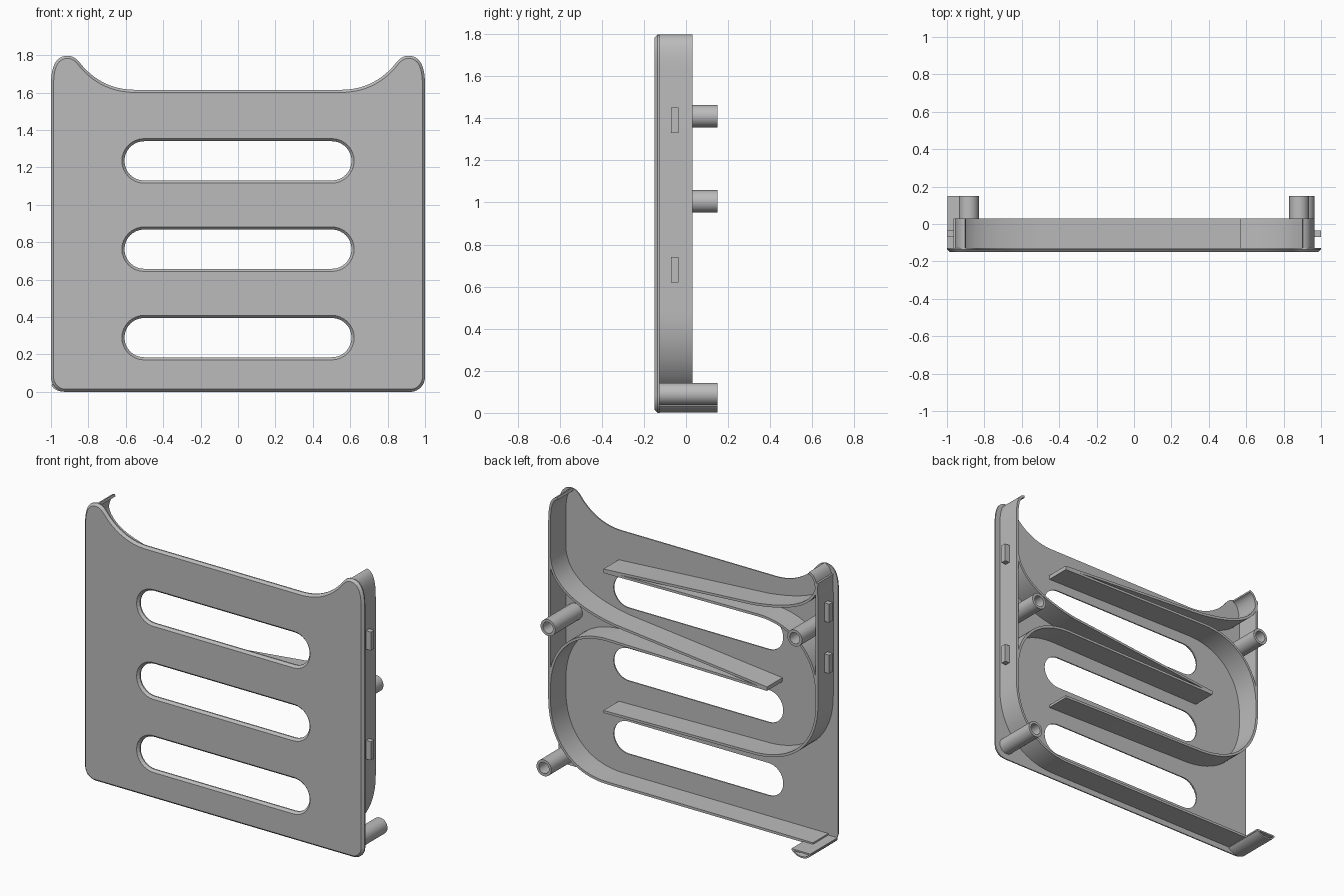
import bpy, bmesh, math
from mathutils import Vector
from mathutils.geometry import interpolate_bezier

cube = bpy.data.objects.get("Cube")
if cube:
    bpy.data.objects.remove(cube)

grey = bpy.data.materials.new("light grey plastic")
grey.use_nodes = True
COLOR = (0.5, 0.5, 0.5, 1)
grey.diffuse_color = COLOR
grey.node_tree.nodes["Principled BSDF"].inputs["Base Color"].default_value = COLOR

BACK, RIB_TOP, POST_TOP = -0.127, 0.03, 0.15
SIDE = 0.957


def finish(name, bm, smooth=True):
    bmesh.ops.recalc_face_normals(bm, faces=bm.faces)
    mesh = bpy.data.meshes.new(name)
    bm.to_mesh(mesh)
    bm.free()
    mesh.materials.append(grey)
    obj = bpy.data.objects.new(name, mesh)
    bpy.context.collection.objects.link(obj)
    if smooth:
        bpy.ops.object.select_all(action='DESELECT')
        obj.select_set(True)
        bpy.context.view_layer.objects.active = obj
        bpy.ops.object.shade_smooth_by_angle(angle=math.radians(30))
    return obj


def bend(a, h1, h2, b, n=14):
    """Bezier points in the x-z plane."""
    return [(p.x, p.y) for p in interpolate_bezier(*map(Vector, (a, h1, h2, b)), n)]


def arc(cx, cz, r, start, end, n=12):
    return [(cx + r * math.cos(math.radians(start + (end - start) * i / n)),
             cz + r * math.sin(math.radians(start + (end - start) * i / n)))
            for i in range(n + 1)]


def rib(name, path, thick=0.016, y0=BACK, y1=RIB_TOP):
    """Thin wall that follows a path on the back of the panel."""
    pts = [Vector(p) for p in path]
    pts = [p for i, p in enumerate(pts) if i == 0 or (p - pts[i - 1]).length > 1e-4]
    bm = bmesh.new()
    rows = []
    for i, p in enumerate(pts):
        d = (pts[min(i + 1, len(pts) - 1)] - pts[max(i - 1, 0)]).normalized()
        n = Vector((-d.y, d.x)) * thick / 2
        rows.append([bm.verts.new((q.x, y, q.y))
                     for q, y in ((p + n, y0), (p + n, y1), (p - n, y1), (p - n, y0))])
    for a, b in zip(rows, rows[1:]):
        for k in range(4):
            bm.faces.new((a[k], a[(k + 1) % 4], b[(k + 1) % 4], b[k]))
    bm.faces.new(rows[0])
    bm.faces.new(rows[-1])
    return finish(name, bm)


def post(name, x, z, r=0.053, hole=0.036, sides=32):
    """Screw post with a blind hole."""
    bm = bmesh.new()
    profile = [(r, BACK), (r, POST_TOP), (hole, POST_TOP), (hole, BACK + 0.02)]
    rings = [[bm.verts.new((x + rad * math.cos(math.tau * i / sides), y,
                            z + rad * math.sin(math.tau * i / sides)))
              for i in range(sides)] for rad, y in profile]
    for a, b in zip(rings, rings[1:]):
        for i in range(sides):
            j = (i + 1) % sides
            bm.faces.new((a[i], a[j], b[j], b[i]))
    bm.faces.new(rings[0])
    bm.faces.new(rings[-1])
    finish(name, bm)


def box(name, x, y, z, sx, sy, sz):
    bm = bmesh.new()
    bmesh.ops.create_cube(bm, size=1)
    for v in bm.verts:
        v.co = (x + v.co.x * sx, y + v.co.y * sy, z + v.co.z * sz)
    finish(name, bm, False)


# Front panel: outline with horn corners and three slots, chamfered at the front
half = arc(0.92, 0.08, 0.08, -90, 0)
half += bend((1, 1.64), (1, 1.74), (0.975, 1.797), (0.91, 1.797))
half += bend((0.91, 1.797), (0.87, 1.797), (0.85, 1.765), (0.825, 1.735), 8)[1:]
half += bend((0.825, 1.735), (0.75, 1.655), (0.66, 1.615), (0.55, 1.615))[1:]
loops = [half + [(-x, z) for x, z in reversed(half)]]
for z in (0.29, 0.763, 1.235):
    loops.append(arc(0.502, z, 0.105, -90, 90, 16) + arc(-0.502, z, 0.105, 90, 270, 16))
bm = bmesh.new()
edges = []
for loop in loops:
    vs = [bm.verts.new((x, BACK, z)) for x, z in loop]
    edges += [bm.edges.new((vs[i - 1], vs[i])) for i in range(len(vs))]
bmesh.ops.triangle_fill(bm, edges=edges, use_beauty=True, normal=(0, -1, 0))
out = bmesh.ops.extrude_face_region(bm, geom=bm.faces[:], use_keep_orig=True)
front = [g for g in out["geom"] if isinstance(g, bmesh.types.BMFace)]
for g in out["geom"]:
    if isinstance(g, bmesh.types.BMVert):
        g.co.y -= 0.008
bmesh.ops.recalc_face_normals(bm, faces=bm.faces)
bmesh.ops.inset_region(bm, faces=front, thickness=0.014, use_even_offset=True)
for v in {v for f in front for v in f.verts}:
    v.co.y = -0.15
finish("front_panel", bm, False)

# Side wall that sweeps into the bottom rib
horn = bend((0.90, 1.79), (0.945, 1.78), (SIDE, 1.72), (SIDE, 1.62))
rib("left_wall_and_bottom_rib",
    horn + bend((SIDE, 0.48), (SIDE, 0.22), (0.80, 0.045), (0.54, 0.045), 24) + [(-0.93, 0.045)])

# Opposite side wall that sweeps into the lower rib
rib("right_wall_and_lower_rib",
    [(-x, z) for x, z in horn]
    + bend((-SIDE, 0.95), (-SIDE, 0.70), (-0.80, 0.535), (-0.52, 0.52), 24) + [(0.57, 0.50)])

# Middle rib: lower bend and upper bend meet at a tip
rib("middle_rib_lower",
    bend((SIDE, 0.55), (SIDE, 0.80), (0.80, 0.97), (0.54, 0.97), 24) + [(-0.60, 0.955)])
rib("middle_rib_upper",
    bend((SIDE, 1.42), (SIDE, 1.24), (0.80, 1.13), (0.50, 1.08), 24) + [(-0.60, 0.965)])

# Upper rib, the same the other way round
rib("upper_rib_lower",
    bend((-SIDE, 1.0), (-SIDE, 1.25), (-0.80, 1.42), (-0.54, 1.42), 24) + [(0.57, 1.405)])
rib("upper_rib_upper",
    bend((-SIDE, 1.74), (-SIDE, 1.60), (-0.80, 1.52), (-0.50, 1.485), 24) + [(0.57, 1.415)])

# Screw posts
post("post_left_middle", 0.883, 1.005)
post("post_left_bottom", 0.912, 0.09)
post("post_right_top", -0.883, 1.41)

# Hollow half sleeve in the bottom corner
rib("corner_sleeve_floor",
    bend((-0.993, 0.038), (-0.975, -0.002), (-0.90, -0.006), (-0.865, 0.038)), 0.01, y1=POST_TOP)
rib("corner_sleeve_lid", [(-0.995, 0.038), (-0.86, 0.038)], 0.01, y1=POST_TOP)

# Snap tabs on the outside of both walls
for side, heights in ((1, (1.39, 0.68)), (-1, (1.53, 1.20))):
    for i, z in enumerate(heights):
        word = "left" if side > 0 else "right"
        box(f"snap_tab_{word}_{i + 1}", side * 0.978, -0.053, z, 0.044, 0.035, 0.12)
